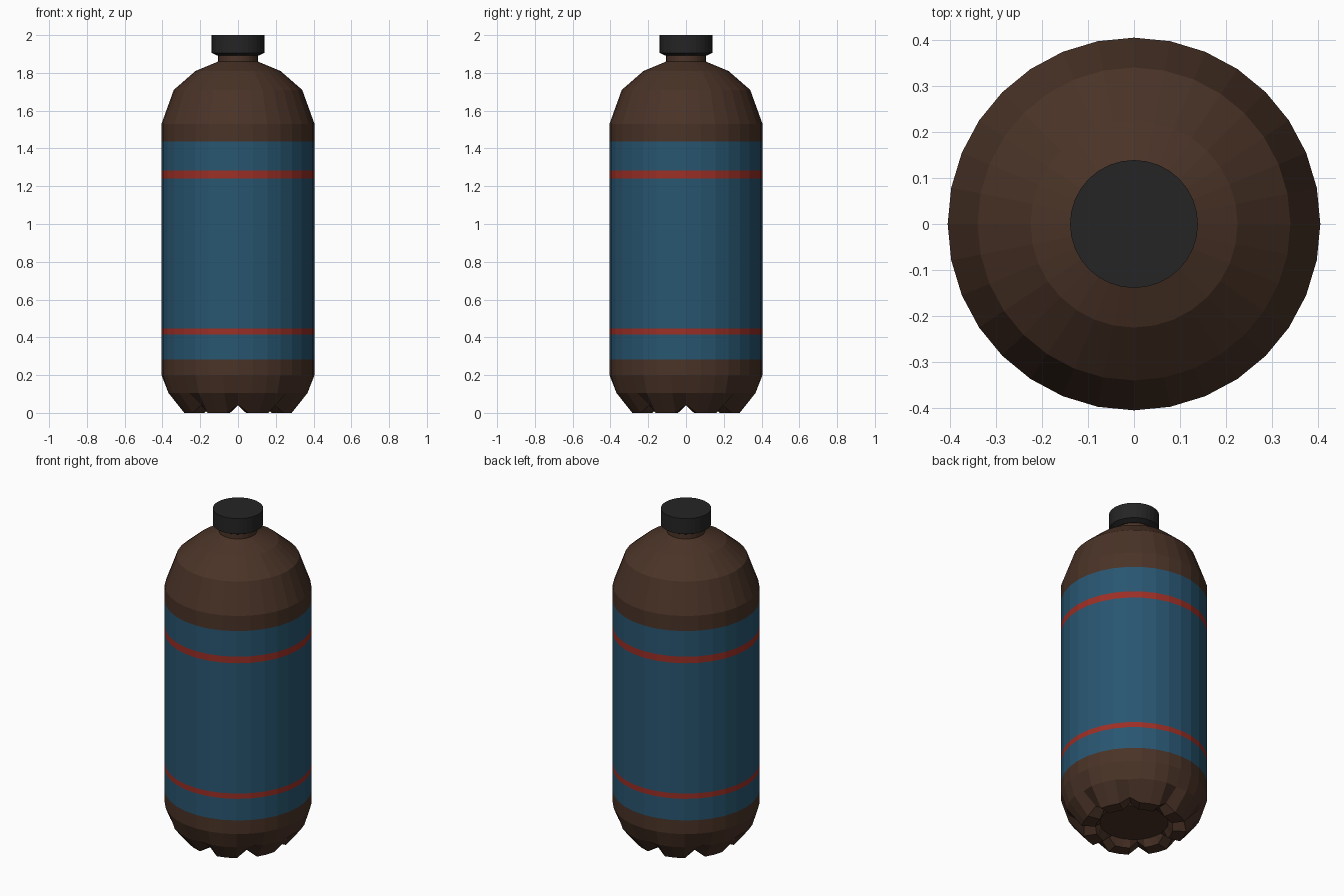
import bpy, bmesh, math

if "Cube" in bpy.data.objects:
    bpy.data.objects.remove(bpy.data.objects["Cube"])

SIDES = 32


def material(name, rgb):
    m = bpy.data.materials.new(name)
    m.diffuse_color = (*rgb, 1)
    m.use_nodes = True
    m.node_tree.nodes["Principled BSDF"].inputs["Base Color"].default_value = m.diffuse_color
    return m


brown = material("dark brown", (0.068, 0.033, 0.020))
blue = material("label blue", (0.021, 0.093, 0.165))
red = material("stripe red", (0.33, 0.028, 0.019))
black = material("cap black", (0.018, 0.018, 0.018))


def lathe(name, profile, mats, rule=None, shape=None):
    """Revolve (radius, z) rings, closing both ends; shape() may move ring points."""
    bm = bmesh.new()
    rings = []
    for j, (r, z) in enumerate(profile):
        ring = []
        for i in range(SIDES):
            a = 2 * math.pi * i / SIDES
            rr, zz = shape(j, i, r, z) if shape else (r, z)
            ring.append(bm.verts.new((rr * math.cos(a), rr * math.sin(a), zz)))
        rings.append(ring)
    for lo, hi in zip(rings, rings[1:]):
        for i in range(SIDES):
            k = (i + 1) % SIDES
            bm.faces.new((lo[i], lo[k], hi[k], hi[i]))
    bm.faces.new(rings[0][::-1])
    bm.faces.new(rings[-1])
    if rule:
        for f in bm.faces:
            f.material_index = rule(f.calc_center_median().z)
    me = bpy.data.meshes.new(name)
    bm.to_mesh(me)
    bm.free()
    for m in mats:
        me.materials.append(m)
    ob = bpy.data.objects.new(name, me)
    bpy.context.collection.objects.link(ob)
    return ob


# Bottle: eight feet, straight labelled wall, domed shoulder and neck
R = 0.405
bottle = [(0.19, 0.04), (0.215, 0.0), (0.29, 0.0), (0.375, 0.105), (R, 0.20),
          (R, 0.283), (R, 0.415), (R, 0.447), (R, 1.242), (R, 1.282),
          (R, 1.438), (R, 1.53), (0.34, 1.71), (0.225, 1.81),
          (0.105, 1.86), (0.105, 1.91)]


def feet(j, i, r, z):
    if i % 4 == 0:                      # groove between two feet
        if j in (1, 2):
            return r - 0.015 * (j - 1), 0.042
        if j == 3:
            return r - 0.012, z
    return r, z


def label(z):
    if 0.415 < z < 0.447 or 1.242 < z < 1.282:
        return 2
    return 1 if 0.283 < z < 1.438 else 0


lathe("bottle", bottle, [brown, blue, red], label, feet)

# Screw cap with chamfered lower rim
lathe("cap", [(0.112, 1.892), (0.139, 1.906), (0.139, 2.0)], [black])
